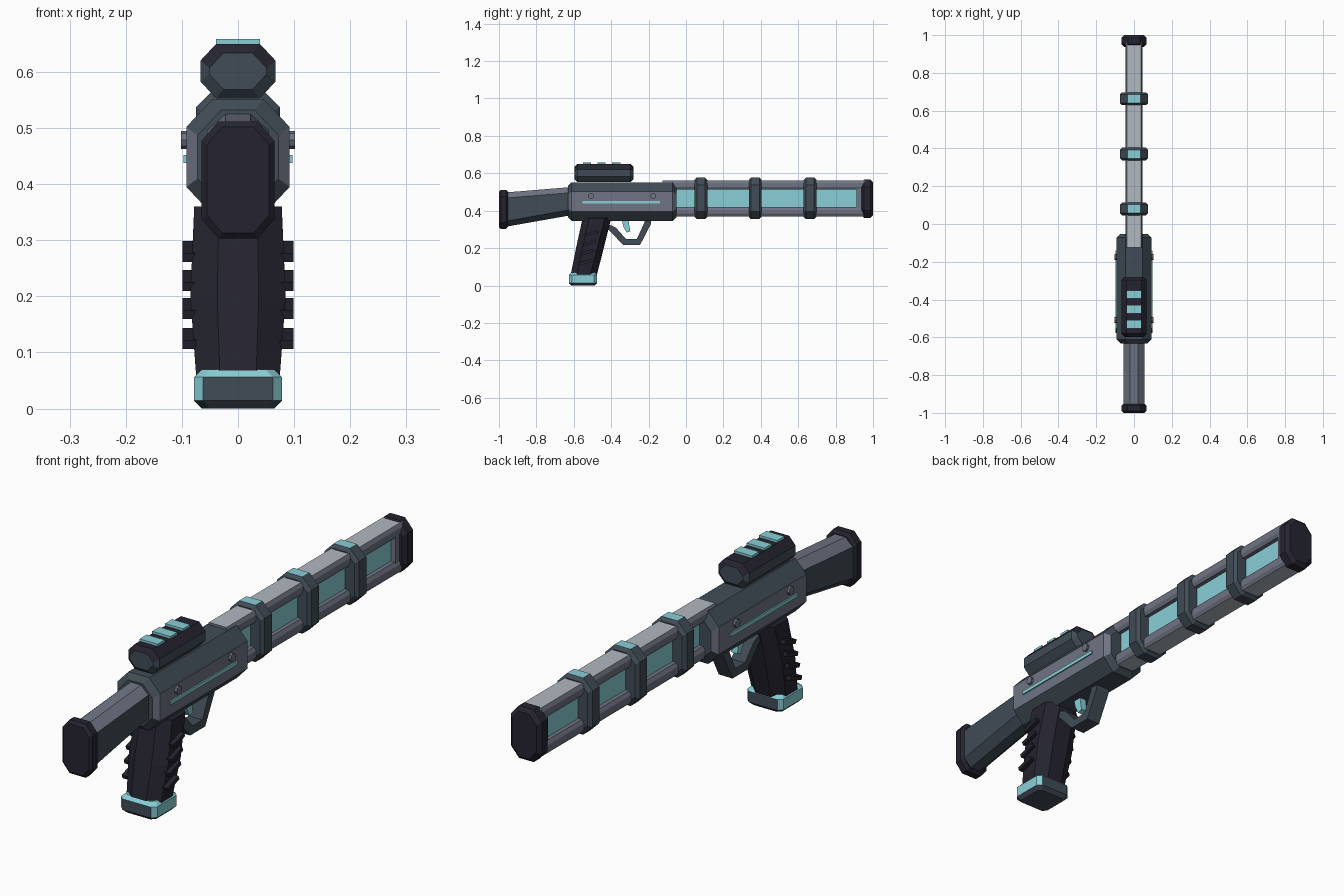
import bpy, bmesh, math
from mathutils import Vector

if "Cube" in bpy.data.objects:
    bpy.data.objects.remove(bpy.data.objects["Cube"])


def material(name, rgb):
    m = bpy.data.materials.new(name)
    lin = [((c / 255 + 0.055) / 1.055) ** 2.4 for c in rgb]
    m.diffuse_color = (*lin, 1)
    m.use_nodes = True
    m.node_tree.nodes["Principled BSDF"].inputs["Base Color"].default_value = m.diffuse_color
    return m


BLACK = material("near black", (37, 36, 48))
DARK = material("dark slate", (65, 76, 86))
SLATE = material("slate", (112, 116, 132))
LIGHT = material("light grey", (176, 184, 192))
CYAN = material("cyan", (136, 207, 215))


def finish(name, bm, mats, rule=None):
    """Turn a bmesh into an object; rule(normal, centre) picks the material."""
    bmesh.ops.recalc_face_normals(bm, faces=bm.faces)
    bm.normal_update()
    if rule:
        for f in bm.faces:
            f.material_index = rule(f.normal, f.calc_center_median())
    me = bpy.data.meshes.new(name)
    bm.to_mesh(me)
    bm.free()
    for m in mats:
        me.materials.append(m)
    ob = bpy.data.objects.new(name, me)
    bpy.context.collection.objects.link(ob)
    return ob


def octagon(w, lo, hi, cw, ch):
    """Chamfered rectangle: half width w, from lo to hi, corner cuts cw x ch."""
    h = [(w - cw, lo), (w, lo + ch), (w, hi - ch), (w - cw, hi)]
    return h + [(-x, v) for x, v in reversed(h)]


def loft(name, rings, mats, rule=None, axis="y"):
    """Skin a list of (position, octagon arguments) along an axis."""
    bm = bmesh.new()
    loops = []
    for p, args in rings:
        pts = octagon(*args)
        loops.append([bm.verts.new((x, p, v) if axis == "y" else (x, v, p)) for x, v in pts])
    for a, b in zip(loops, loops[1:]):
        for i in range(8):
            j = (i + 1) % 8
            bm.faces.new((a[i], a[j], b[j], b[i]))
    bm.faces.new(loops[0])
    bm.faces.new(loops[-1])
    return finish(name, bm, mats, rule)


def block(name, start, end, sec, e, mats, rule=None, axis="y"):
    """Octagonal prism whose two ends are chamfered by e."""
    w, lo, hi, cw, ch = sec
    small = (w - e, lo + e, hi - e, cw * 0.9, ch * 0.9)
    rings = [(start, small), (start + e, sec), (end - e, sec), (end, small)]
    return loft(name, rings, mats, rule, axis)


def box(name, centre, size, mat, tilt=0):
    """Box, optionally tilted about x."""
    bm = bmesh.new()
    bmesh.ops.create_cube(bm, size=1)
    bmesh.ops.scale(bm, vec=size, verts=bm.verts)
    ob = finish(name, bm, [mat])
    ob.location = centre
    ob.rotation_euler.x = tilt
    return ob


def strip(name, outer, inner, w, mat):
    """Bent bar between two side profiles of (y, z) points."""
    bm = bmesh.new()
    sides = []
    for x in (-w, w):
        sides.append([[bm.verts.new((x, y, z)) for y, z in p] for p in (outer, inner)])
    (lo, li), (ro, ri) = sides
    for i in range(len(outer) - 1):
        for a, b in ((lo, li), (li, ri), (ri, ro), (ro, lo)):
            bm.faces.new((a[i], a[i + 1], b[i + 1], b[i]))
    for i in (0, -1):
        bm.faces.new((lo[i], li[i], ri[i], ro[i]))
    return finish(name, bm, [mat])


# Receiver: slate flanks, dark everywhere else
block("receiver", -0.632, -0.052, (0.092, 0.345, 0.552, 0.047, 0.05), 0.02, [DARK, SLATE],
      lambda n, c: int(abs(n.x) > 0.5 and abs(n.z) < 0.25))

# Tapered stock and butt pad
loft("stock", [(-0.96, (0.055, 0.315, 0.498, 0.033, 0.03)),
               (-0.62, (0.055, 0.375, 0.526, 0.033, 0.03))], [DARK, SLATE],
     lambda n, c: int(n.z > 0.3))
block("butt_pad", -1.0, -0.952, (0.065, 0.303, 0.512, 0.03, 0.035), 0.01, [BLACK])

# Side stripes and bolts
for s, side in ((-1, "left"), (1, "right")):
    box(side + "_stripe", (s * 0.092, -0.347, 0.445), (0.01, 0.415, 0.014), CYAN)
    for y, end in ((-0.508, "rear"), (-0.175, "front")):
        bm = bmesh.new()
        bmesh.ops.create_cone(bm, cap_ends=True, segments=8, radius1=0.016, radius2=0.016, depth=0.02)
        bolt = finish(f"{side}_{end}_bolt", bm, [SLATE])
        bolt.location = (s * 0.092, y, 0.479)
        bolt.rotation_euler.y = math.pi / 2

# Glowing barrel core between two rails, closed by the end block
box("barrel_core", (0, 0.43, 0.467), (0.044, 1.0, 0.12), CYAN)
loft("top_rail", [(-0.125, (0.046, 0.513, 0.561, 0.008, 0.014)),
                  (0.96, (0.046, 0.513, 0.561, 0.008, 0.014))], [SLATE, LIGHT],
     lambda n, c: int(n.z > 0.9))
loft("bottom_rail", [(-0.07, (0.046, 0.37, 0.42, 0.008, 0.014)),
                     (0.96, (0.046, 0.37, 0.42, 0.008, 0.014))], [SLATE, LIGHT],
     lambda n, c: int(n.z < -0.9))
box("barrel_end_block", (0, 0.935, 0.467), (0.084, 0.045, 0.11), SLATE)
block("muzzle_cap", 0.938, 1.0, (0.067, 0.362, 0.566, 0.035, 0.04), 0.014, [BLACK])

# Barrel bands with cyan tops
for i, y in enumerate((0.08, 0.37, 0.663)):
    block(f"barrel_band_{i + 1}", y - 0.034, y + 0.034, (0.075, 0.355, 0.577, 0.04, 0.04), 0.012,
          [DARK, CYAN], lambda n, c: int(n.z > 0.9))

# Scope with dark top and three cyan plates
block("scope", -0.597, -0.28, (0.067, 0.553, 0.65, 0.028, 0.03), 0.016, [DARK, BLACK],
      lambda n, c: int(n.z > 0.3))
for i, y in enumerate((-0.53, -0.452, -0.373)):
    box(f"scope_plate_{i + 1}", (0, y, 0.653), (0.078, 0.044, 0.012), CYAN)

# Raked grip: broad chamfers, swollen middle
loft("grip", [(0.05, (0.074, -0.618, -0.478, 0.042, 0.035)),
              (0.20, (0.085, -0.588, -0.440, 0.048, 0.035)),
              (0.36, (0.078, -0.553, -0.400, 0.044, 0.035))], [BLACK], axis="z")

# Grip ribs on both sides
for s, side in ((-1, "left"), (1, "right")):
    for i, z in enumerate((0.125, 0.178, 0.228, 0.28)):
        box(f"{side}_grip_rib_{i + 1}", (s * 0.087, -0.555 + 0.23 * (z - 0.06), z),
            (0.024, 0.072, 0.016), BLACK, math.radians(18))

# Grip base: cyan rim and flanks, dark ends and underside
block("grip_base", 0.0, 0.07, (0.078, -0.626, -0.475, 0.016, 0.016), 0.014, [DARK, CYAN],
      lambda n, c: int(n.z > 0.3 or (abs(n.x) > 0.5 and n.z > -0.3)), axis="z")

# Trigger guard and trigger
strip("trigger_guard",
      [(-0.43, 0.31), (-0.40, 0.285), (-0.338, 0.218), (-0.245, 0.218), (-0.188, 0.328), (-0.188, 0.35)],
      [(-0.42, 0.33), (-0.375, 0.31), (-0.322, 0.25), (-0.262, 0.25), (-0.222, 0.338), (-0.222, 0.35)],
      0.03, DARK)
strip("trigger", [(-0.345, 0.355), (-0.335, 0.315), (-0.318, 0.283)],
      [(-0.308, 0.355), (-0.303, 0.32), (-0.298, 0.29)], 0.014, CYAN)
